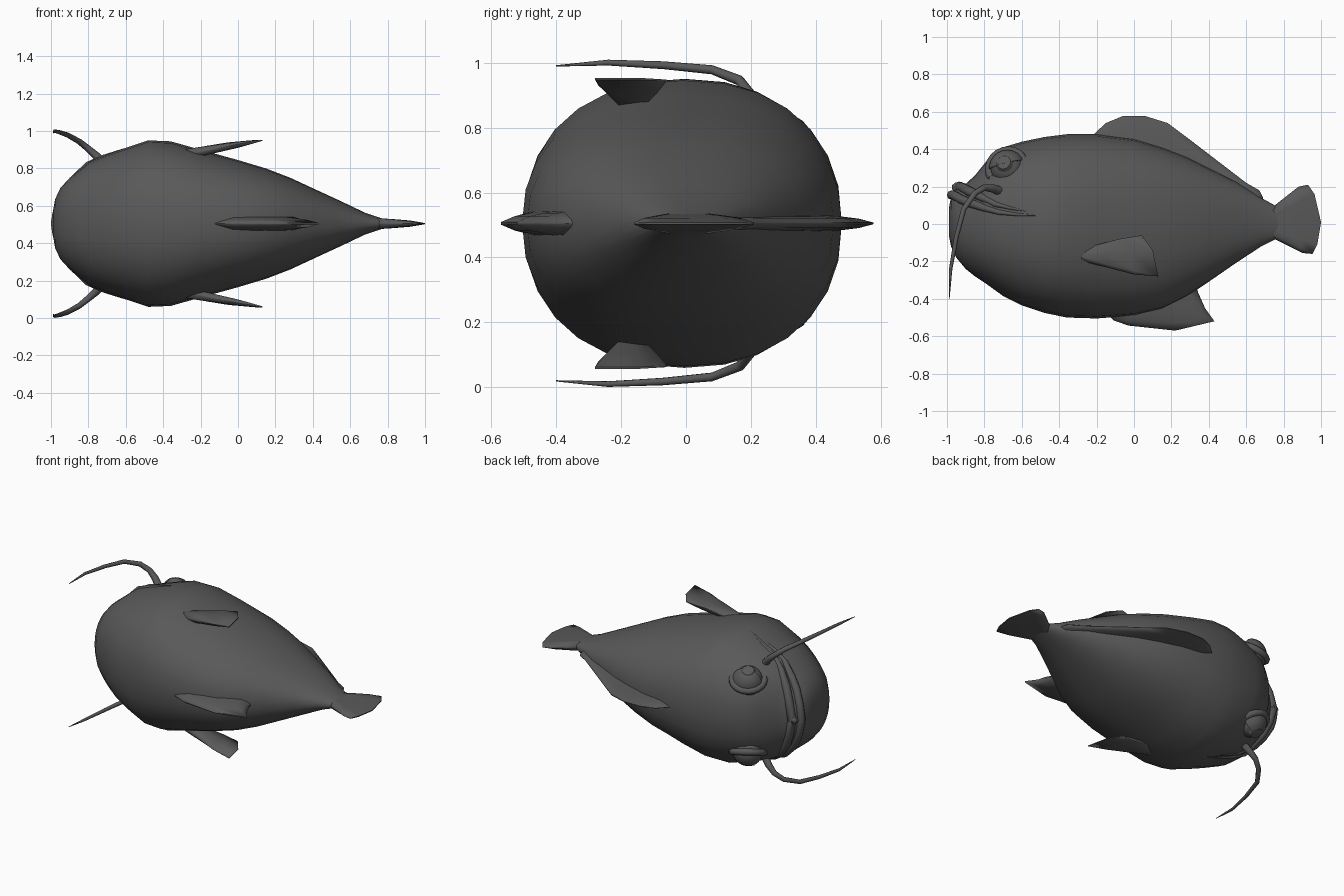
import bpy, bmesh, math
from mathutils import Vector

if "Cube" in bpy.data.objects:
    bpy.data.objects.remove(bpy.data.objects["Cube"])

CZ = 0.505  # height of the symmetry plane: the fish lies on its side
skin = bpy.data.materials.new("dark grey skin")
skin.diffuse_color = (0.1, 0.1, 0.1, 1)
skin.use_nodes = True
skin.node_tree.nodes["Principled BSDF"].inputs["Base Color"].default_value = skin.diffuse_color


def finish(name, bm, angle=60):
    bmesh.ops.remove_doubles(bm, verts=bm.verts, dist=1e-5)
    bmesh.ops.recalc_face_normals(bm, faces=bm.faces)
    me = bpy.data.meshes.new(name)
    bm.to_mesh(me)
    bm.free()
    ob = bpy.data.objects.new(name, me)
    bpy.context.collection.objects.link(ob)
    me.materials.append(skin)
    bpy.ops.object.select_all(action='DESELECT')
    ob.select_set(True)
    bpy.context.view_layer.objects.active = ob
    bpy.ops.object.shade_smooth_by_angle(angle=math.radians(angle))
    return ob


def loft(bm, rings, caps=True):
    """Skin closed rings of equal length."""
    vs = [[bm.verts.new(p) for p in r] for r in rings]
    n = len(vs[0])
    for a, b in zip(vs, vs[1:]):
        for i in range(n):
            j = (i + 1) % n
            bm.faces.new((a[i], a[j], b[j], b[i]))
    if caps:
        bm.faces.new(vs[0])
        bm.faces.new(vs[-1])


# Body stations: x, upper edge, lower edge, half width
STATIONS = [
    (-.99, .08, -.06, .06), (-.978, .15, -.12, .13), (-.95, .185, -.18, .19),
    (-.90, .215, -.24, .245), (-.85, .26, -.28, .285), (-.79, .335, -.32, .335),
    (-.70, .41, -.385, .37), (-.60, .44, -.435, .405), (-.48, .465, -.475, .445),
    (-.36, .48, -.50, .44), (-.20, .48, -.505, .395), (0, .455, -.49, .34),
    (.15, .41, -.455, .295), (.28, .36, -.39, .245), (.42, .29, -.295, .18),
    (.55, .225, -.205, .12), (.68, .14, -.12, .058), (.77, .09, -.075, .028)]
POWER = 2 / 2.25


def section(x, top, bot, w, n=28):
    pts, mid = [], (top + bot) / 2
    for i in range(n):
        a = 2 * math.pi * i / n
        c, s = math.cos(a), math.sin(a)
        pts.append((x, mid + (top - bot) / 2 * math.copysign(abs(s) ** POWER, s),
                    CZ + w * math.copysign(abs(c) ** POWER, c)))
    return pts


def skin_width(x, y):
    """Half width of the body at a given x and y."""
    for a, b in zip(STATIONS, STATIONS[1:]):
        if a[0] <= x <= b[0]:
            t = (x - a[0]) / (b[0] - a[0])
            top, bot, w = [p + (q - p) * t for p, q in zip(a[1:], b[1:])]
            k = min(1, abs((y - (top + bot) / 2) / ((top - bot) / 2)))
            return w * (1 - k ** 2.25) ** (1 / 2.25)
    return 0


bm = bmesh.new()
loft(bm, [section(*s) for s in STATIONS])
finish("body", bm)


def tube(name, pts, radii, n=8):
    """Round tapering tube along a path."""
    pts = [Vector(p) for p in pts]
    rings, u = [], Vector((0, 1, .3))
    for i, p in enumerate(pts):
        t = (pts[min(i + 1, len(pts) - 1)] - pts[max(i - 1, 0)]).normalized()
        u = (u - t * u.dot(t)).normalized()
        v = t.cross(u)
        rings.append([p + (u * math.cos(a) + v * math.sin(a)) * radii[i]
                      for a in (2 * math.pi * k / n for k in range(n))])
    bm = bmesh.new()
    loft(bm, rings)
    return finish(name, bm)


# Lips wrap the front of the head, with the mouth line between them
def lip(name, path, r):
    side = [(x, y, skin_width(x, y) - .006) for x, y in path]
    pts = [(x, y, CZ + w) for x, y, w in side]
    pts.append((path[-1][0] - .008, path[-1][1], CZ))
    pts += [(x, y, CZ - w) for x, y, w in reversed(side)]
    n = len(pts) - 1
    tube(name, pts, [.003 + r * min(1, 4 * min(i, n - i) / n) for i in range(n + 1)])


lip("lower_lip", [(-.5, .045), (-.62, .05), (-.72, .062), (-.80, .085),
                  (-.87, .11), (-.92, .13), (-.955, .15), (-.968, .155)], .022)
lip("upper_lip", [(-.56, .065), (-.66, .085), (-.74, .105), (-.81, .14),
                  (-.87, .17), (-.91, .19), (-.935, .2), (-.94, .195)], .024)


# Fins: lens-shaped sheets lofted from a root line to an outer edge
def fin(name, root, edge, thick):
    root = [Vector(p) for p in root]
    edge = [Vector(p) for p in edge]
    bm = bmesh.new()
    n = len(root)
    for s in (1, -1):
        rows = []
        for t, k in ((0, 1), (.35, .8), (.7, .55), (1, .1)):
            row = []
            for i in range(n):
                p = root[i].lerp(edge[i], t)
                h = thick * k * (1 if 0 < i < n - 1 else .1)
                row.append(bm.verts.new((p.x, p.y, p.z + s * h)))
            rows.append(row)
        for a, b in zip(rows, rows[1:]):
            for i in range(n - 1):
                bm.faces.new((a[i], a[i + 1], b[i + 1], b[i]))
    bmesh.ops.remove_doubles(bm, verts=bm.verts, dist=1e-4)
    rim = [e for e in bm.edges if e.is_boundary]
    bmesh.ops.bridge_loops(bm, edges=rim) if len(rim) % 2 == 0 else None
    finish(name, bm, 70)


def flat(pts):
    return [(x, y, CZ) for x, y in pts]


fin("dorsal_fin",
    flat([(-.23, .46), (-.14, .44), (-.05, .43), (.06, .41), (.18, .36),
          (.3, .31), (.45, .24), (.58, .17), (.66, .12), (.69, .1)]),
    flat([(-.21, .485), (-.15, .54), (-.06, .577), (.06, .577), (.18, .54),
          (.3, .45), (.45, .335), (.6, .22), (.67, .18), (.69, .14)]), .026)
fin("anal_fin",
    flat([(-.14, -.48), (-.02, -.46), (.1, -.43), (.2, -.39), (.27, -.36), (.34, -.32)]),
    flat([(-.11, -.515), (-.03, -.543), (.22, -.57), (.43, -.52), (.38, -.45), (.34, -.36)]), .04)
fin("tail_fin",
    flat([(.74, .09), (.74, .07), (.74, .045), (.74, .01), (.74, -.03), (.74, -.055), (.74, -.075)]),
    flat([(.88, .2), (.93, .21), (.965, .16), (1, .01), (.98, -.11), (.955, -.16), (.9, -.155)]), .03)

# Paired parts on both flanks
for s, side in ((1, "left"), (-1, "right")):
    def at(pts):
        return [(x, y, CZ + s * w) for x, y, w in pts]

    # Side fin sweeping back from the flank
    fin(side + "_pectoral_fin",
        at([(-.27, -.13, .37), (-.27, -.15, .37), (-.28, -.17, .37),
            (-.28, -.185, .37), (-.27, -.2, .37)]),
        at([(-.08, -.08, .425), (.04, -.06, .44), (.1, -.14, .445),
            (.13, -.28, .445), (0, -.27, .425)]), .028)

    # Whisker
    tube(side + "_whisker",
         at([(-.70, .17, .30), (-.755, .19, .36), (-.80, .195, .40), (-.85, .165, .44),
             (-.91, .08, .473), (-.95, -.07, .487), (-.98, -.24, .495), (-.988, -.4, .485)]),
         [.026, .022, .018, .016, .014, .012, .009, .002])

    # Eye: ball, hooded lid, raised socket rim and iris, all facing outward
    centre = Vector((-.675, .295, CZ + s * .235))
    look = Vector((-.25, .4, s)).normalized()
    frame = look.to_track_quat('Z', 'Y').to_matrix().to_4x4()
    frame.translation = centre

    bm = bmesh.new()
    bmesh.ops.create_uvsphere(bm, u_segments=20, v_segments=12, radius=.092, matrix=frame)
    finish(side + "_eye", bm)

    bm = bmesh.new()
    bmesh.ops.create_uvsphere(bm, u_segments=20, v_segments=12, radius=.102, matrix=frame)
    cut = Vector((-.25, 1, s * -.15)).normalized()
    bmesh.ops.bisect_plane(bm, geom=bm.verts[:] + bm.edges[:] + bm.faces[:],
                           plane_co=centre + cut * .02, plane_no=cut, clear_inner=True)
    bmesh.ops.holes_fill(bm, edges=[e for e in bm.edges if e.is_boundary])
    finish(side + "_eyelid", bm, 40)

    bm = bmesh.new()
    bmesh.ops.create_cone(bm, cap_ends=True, segments=16, radius1=.05, radius2=.038, depth=.02,
                          matrix=frame)
    bmesh.ops.translate(bm, verts=bm.verts, vec=look * .086)
    finish(side + "_iris", bm, 40)

    ring = [frame @ Vector((.1 * math.cos(a), .1 * math.sin(a), .015))
            for a in (2 * math.pi * i / 20 for i in range(21))]
    tube(side + "_eye_socket", ring, [.022] * 21)
